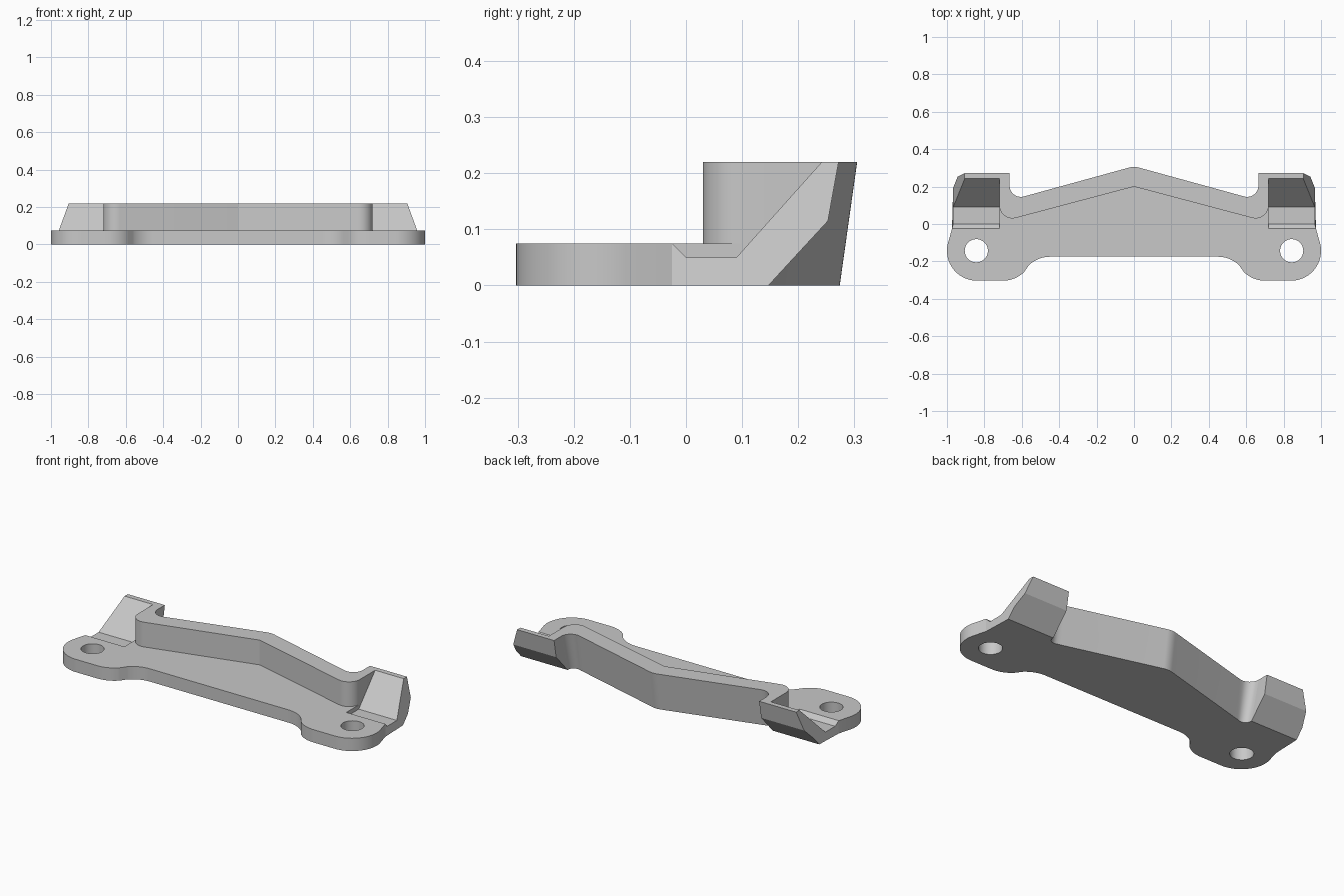
import bpy, bmesh
from math import sin, cos, radians

cube = bpy.data.objects.get("Cube")
if cube:
    bpy.data.objects.remove(cube)

GREY = (0.58, 0.58, 0.58, 1)
grey = bpy.data.materials.new("plain grey")
grey.use_nodes = True
grey.diffuse_color = GREY
grey.node_tree.nodes["Principled BSDF"].inputs["Base Color"].default_value = GREY


def arc(cx, cy, r, start, end, n=10):
    angles = [radians(start + (end - start) * i / n) for i in range(n + 1)]
    return [(cx + r * cos(a), cy + r * sin(a)) for a in angles]


def mirrored(half):
    """Close a half outline that starts and ends on the centre line."""
    return half + [(-p[0], *p[1:]) for p in reversed(half[1:-1])]


def loft(name, ring_a, ring_b):
    """Solid between two matching rings of points."""
    bm = bmesh.new()
    a = [bm.verts.new(p) for p in ring_a]
    b = [bm.verts.new(p) for p in ring_b]
    bm.faces.new(a)
    bm.faces.new(b)
    for i in range(len(a)):
        j = (i + 1) % len(a)
        bm.faces.new((a[i], a[j], b[j], b[i]))
    bmesh.ops.recalc_face_normals(bm, faces=bm.faces)
    mesh = bpy.data.meshes.new(name)
    bm.to_mesh(mesh)
    bm.free()
    mesh.materials.append(grey)
    obj = bpy.data.objects.new(name, mesh)
    bpy.context.collection.objects.link(obj)
    return obj


def extrude(name, outline, z0, z1):
    return loft(name, [(x, y, z0) for x, y in outline], [(x, y, z1) for x, y in outline])


PLATE_TOP, TOP = 0.075, 0.22
GROOVE_X, NOTCH_X, OUTER_X = 0.72, 0.665, 0.967

# Flat base plate with rounded mounting lobes
half = [(0, -0.175)]
half += arc(0.45, -0.335, 0.16, 90, 45)
half += arc(0.70, -0.143, 0.16, -135, -90)
half += arc(0.84, -0.143, 0.16, -90, 13, 18)
half += [(0.973, -0.025), (GROOVE_X, -0.025), (GROOVE_X, 0.1), (0.66, 0.07), (0, 0.22)]
plate = extrude("base_plate", mirrored(half), 0, PLATE_TOP)

# Screw holes
for s in (-1, 1):
    cutter = extrude("hole_cutter", arc(s * 0.843, -0.143, 0.062, 0, 354.375, 63), -0.1, 0.2)
    cutter.hide_render = True
    mod = plate.modifiers.new("screw_hole", "BOOLEAN")
    mod.operation, mod.solver, mod.object = "DIFFERENCE", "EXACT", cutter
    bpy.context.view_layer.objects.active = plate
    bpy.ops.object.modifier_apply(modifier=mod.name)
    bpy.data.objects.remove(cutter)

# Raised wall: vertical front, drafted back (third value is the draft at the foot)
front = [(0, 0.2)] + arc(0.65, 0.1, 0.07, -105, 0) + [(GROOVE_X, 0.205)]
back = arc(0.605, 0.205, 0.06, 0, -105) + arc(0, 0.2, 0.105, 75, 90, 4)
half = [(x, y, 0) for x, y in front[:-1]] + [(GROOVE_X, 0.205, 0.058)]
half += [(x, y, 0.031 + 0.027 * max(0, (x - 0.6) / 0.065)) for x, y in back]
half[-1] = (0, 0.305, 0.031)
wall = mirrored(half)
loft("wall", [(x, y - d, 0) for x, y, d in wall], [(x, y, TOP) for x, y, d in wall])

# Ears: side profiles in y and z
ear_profile = [(-0.025, 0), (-0.025, PLATE_TOP), (0, 0.05), (0.09, 0.05), (0.242, TOP),
               (0.272, TOP), (0.253, 0.115), (0.193, 0.05), (0.147, 0)]
shoulder_profile = [(0.147, 0), (0.205, TOP), (0.272, TOP), (0.253, 0.115)]


def outer_x(y, z):
    """Outer side tapers inward above the groove floor."""
    return 0.973 if y < 0 else OUTER_X - 0.365 * max(0, z - 0.05)


for s, side in ((1, "left"), (-1, "right")):
    loft(side + "_ear", [(s * GROOVE_X, y, z) for y, z in ear_profile],
         [(s * outer_x(y, z), y, z) for y, z in ear_profile])
    loft(side + "_ear_shoulder", [(s * NOTCH_X, y, z) for y, z in shoulder_profile],
         [(s * GROOVE_X, y, z) for y, z in shoulder_profile])

# Smooth the rounded corners, keep the edges sharp
for obj in bpy.context.collection.objects:
    if obj.type == "MESH" and grey.name in obj.data.materials:
        bpy.ops.object.select_all(action="DESELECT")
        obj.select_set(True)
        bpy.context.view_layer.objects.active = obj
        bpy.ops.object.shade_smooth_by_angle(angle=radians(14))
